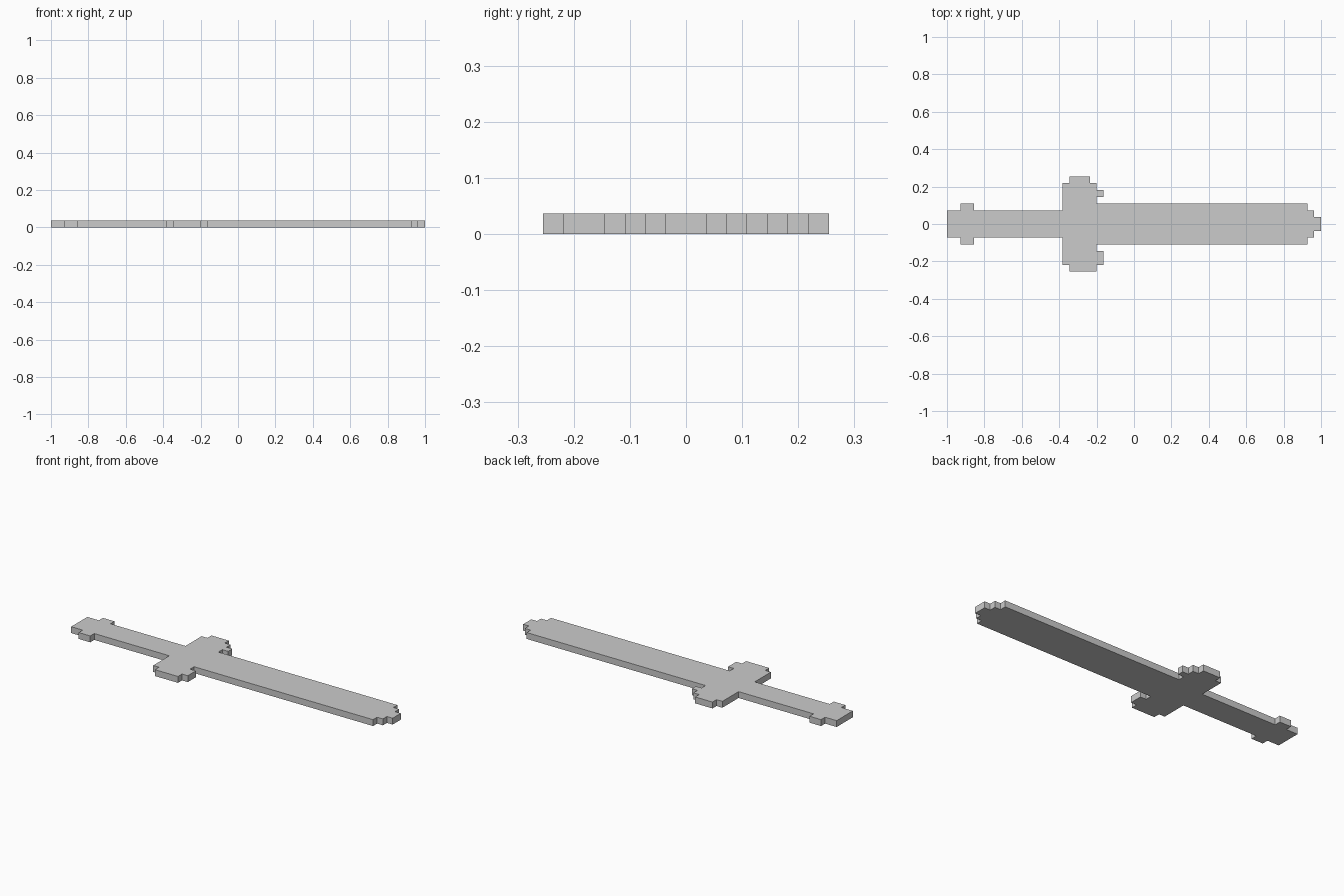
import bpy
import bmesh

if "Cube" in bpy.data.objects:
    bpy.data.objects.remove(bpy.data.objects["Cube"])

U = 2 / 55          # one pixel block: the sword is 55 blocks long
THICK = U           # and one block thick

# Stepped edge as (end x, half width) runs, in blocks from the pommel end
HILT = [(2, 2), (4, 3), (17, 2)]
BLADE = [(53, 3), (54, 2), (55, 1)]
# Guard edges differ a little between the two sides
GUARD_UPPER = [(17, 6), (18, 6), (18, 7), (21, 7), (21, 6), (22, 6),
               (22, 5), (23, 5), (23, 4), (22, 4)]
GUARD_LOWER = [(17, 6), (18, 6), (18, 7), (22, 7), (22, 6), (23, 6),
               (23, 4), (22, 4)]


def steps(start, runs):
    """Turn runs into the corner points of a staircase edge."""
    points = []
    for end, half in runs:
        points += [(start, half), (end, half)]
        start = end
    return points


def edge(guard):
    """Edge of one side, pommel to tip."""
    return steps(0, HILT) + guard + steps(22, BLADE)


def extrude_outline(name, outline, height):
    bm = bmesh.new()
    base = bm.faces.new([bm.verts.new((x, y, 0)) for x, y in outline])
    result = bmesh.ops.extrude_face_region(bm, geom=[base], use_keep_orig=True)
    top = [g for g in result["geom"] if isinstance(g, bmesh.types.BMVert)]
    bmesh.ops.translate(bm, verts=top, vec=(0, 0, height))
    bmesh.ops.recalc_face_normals(bm, faces=bm.faces)
    mesh = bpy.data.meshes.new(name)
    bm.to_mesh(mesh)
    bm.free()
    obj = bpy.data.objects.new(name, mesh)
    bpy.context.collection.objects.link(obj)
    return obj


# Whole sword: lower edge out to the tip, upper edge back to the pommel
lower = [(x * U - 1, -y * U) for x, y in edge(GUARD_LOWER)]
upper = [(x * U - 1, y * U) for x, y in edge(GUARD_UPPER)]
extrude_outline("pixel_sword", lower + upper[::-1], THICK)
